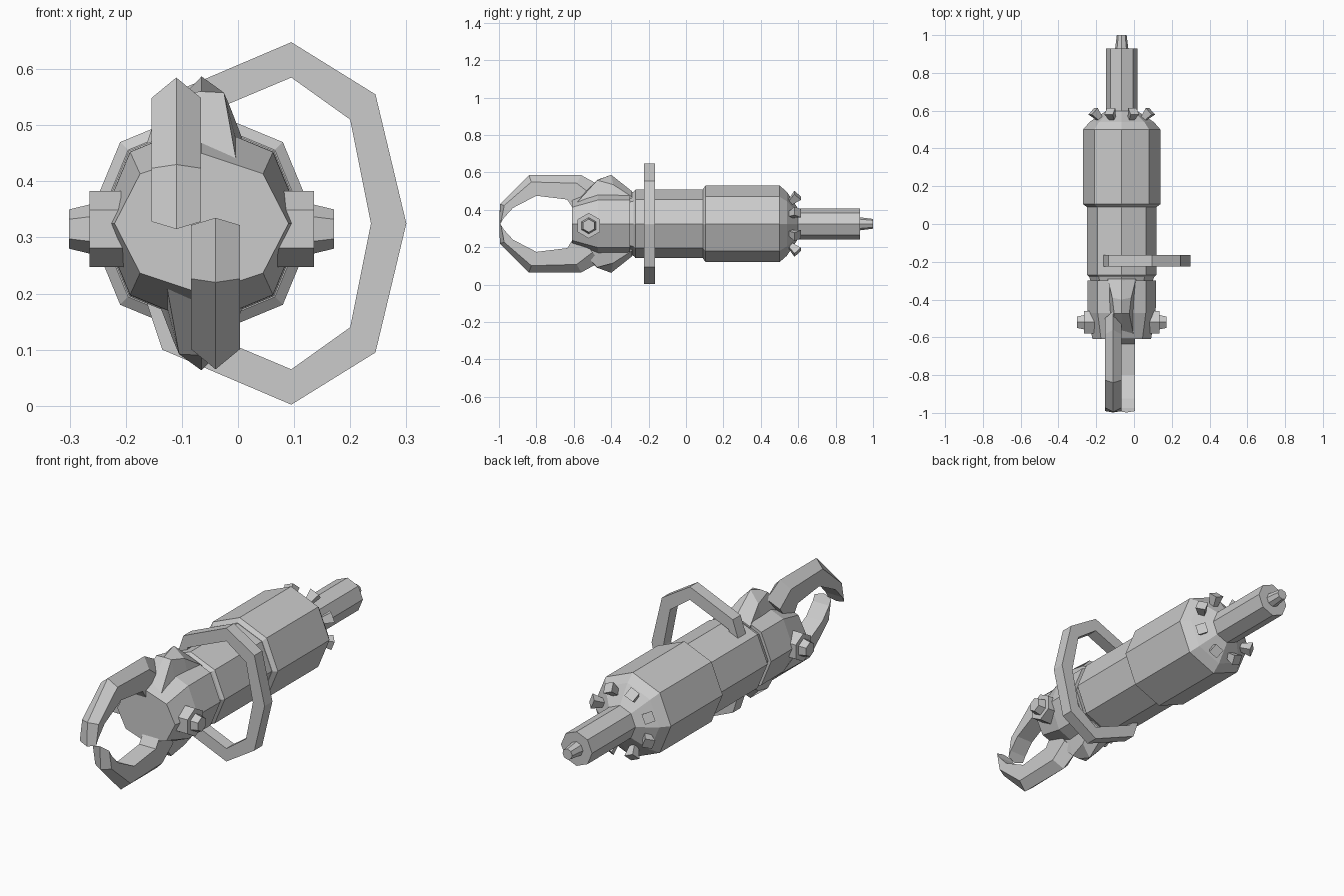
import bpy, bmesh, math
from mathutils import Matrix, Vector

cube = bpy.data.objects.get("Cube")
if cube:
    bpy.data.objects.remove(cube, do_unlink=True)

CX, CZ = -0.065, 0.325          # axis of the barrel

grey = bpy.data.materials.new("plain_grey")
grey.use_nodes = True
colour = (0.6, 0.6, 0.6, 1)
grey.diffuse_color = colour
grey.node_tree.nodes["Principled BSDF"].inputs["Base Color"].default_value = colour


def loft(name, sections, closed_ends=True):
    """Skin a list of equal-length point rings."""
    bm = bmesh.new()
    rings = [[bm.verts.new(p) for p in s] for s in sections]
    n = len(rings[0])
    for a, b in zip(rings, rings[1:]):
        for i in range(n):
            j = (i + 1) % n
            bm.faces.new((a[i], a[j], b[j], b[i]))
    if closed_ends:
        bm.faces.new(rings[0])
        bm.faces.new(rings[-1])
    bmesh.ops.recalc_face_normals(bm, faces=bm.faces)
    mesh = bpy.data.meshes.new(name)
    bm.to_mesh(mesh)
    bm.free()
    mesh.materials.append(grey)
    obj = bpy.data.objects.new(name, mesh)
    bpy.context.collection.objects.link(obj)
    return obj


def ring(y, rx, rz=None, n=8):
    rz = rx if rz is None else rz
    turn = 2 * math.pi / n
    return [(CX + rx * math.cos(i * turn), y, CZ + rz * math.sin(i * turn)) for i in range(n)]


def half_turn(points, pivot_x):
    """Rotate points half a turn about the long axis."""
    return [(2 * pivot_x - x, y, 2 * CZ - z) for x, y, z in points]


# Octagonal barrel
loft("front_barrel", [ring(-0.30, 0.165), ring(-0.28, 0.172), ring(-0.27, 0.183), ring(0.1, 0.183)])
loft("rear_barrel", [ring(0.09, 0.185), ring(0.105, 0.205), ring(0.5, 0.205),
                     ring(0.54, 0.17), ring(0.6, 0.08)])
loft("tail_rod", [ring(0.57, 0.083), ring(0.93, 0.083)])
loft("tail_tip", [ring(0.92, 0.036), ring(1.0, 0.026)])
loft("head", [ring(-0.61, 0.155, 0.125), ring(-0.47, 0.18), ring(-0.30, 0.181)])

# Square studs flaring out of the rear cone
for k in range(8):
    spin = Matrix.Rotation(math.radians(22.5 + 45 * k), 4, 'Y')
    out = (spin @ Vector((1, 0, 0)) + Vector((0, 1, 0))).normalized()
    side = spin @ Vector((0, 0, 1))
    up = out.cross(side)
    root = Vector((CX, 0.55, CZ)) + spin @ Vector((0.118, 0, 0))
    sections = []
    for dist, half in ((0, 0.012), (0.066, 0.024)):
        c = root + out * dist
        sections.append([c + side * half * a + up * half * b
                         for a, b in ((-1, -1), (1, -1), (1, 1), (-1, 1))])
    loft(f"rear_stud_{k + 1}", sections)

# Hexagonal pivot bolts on both sides of the head
for label, s in (("left", 1), ("right", -1)):
    def hexagon(x, r):
        return [(CX + s * x, -0.52 + r * math.sin(i * math.pi / 3),
                 0.315 + r * math.cos(i * math.pi / 3)) for i in range(6)]
    loft(f"{label}_pivot_disc", [hexagon(0.13, 0.068), hexagon(0.2, 0.068)])
    loft(f"{label}_pivot_bolt", [hexagon(0.19, 0.046), hexagon(0.236, 0.035)])

# Two hooked claws: pairs of outer and inner points along the hook
HOOK = [((-0.46, 0.53), (-0.58, 0.37)), ((-0.56, 0.585), (-0.635, 0.455)),
        ((-0.84, 0.585), (-0.80, 0.475)), ((-0.995, 0.43), (-0.925, 0.41)),
        ((-0.998, 0.315), (-0.975, 0.355))]
claw = []
for outer, inner in HOOK:
    o, i = Vector(outer), Vector(inner)
    m = o.lerp(i, 0.33)
    x, w = -0.11, 0.044
    claw.append([(x, *o), (x + w, *m), (x + w, *i), (x - w, *i), (x - w, *m)])
loft("upper_claw", claw)
loft("lower_claw", [half_turn(s, -0.075) for s in claw])

# Faceted hinge humps above and below the head
hump = [
    [(-0.14, -0.29, 0.44), (-0.14, -0.29, 0.47), (CX, -0.29, 0.5), (0.01, -0.29, 0.47), (0.01, -0.29, 0.44)],
    [(-0.14, -0.39, 0.44), (-0.115, -0.39, 0.535), (CX, -0.4, 0.587), (-0.015, -0.39, 0.535), (0.01, -0.39, 0.44)],
    [(-0.14, -0.48, 0.42), (-0.105, -0.475, 0.558), (CX, -0.475, 0.56), (-0.025, -0.475, 0.558), (0.01, -0.48, 0.42)],
    [(-0.14, -0.60, 0.38), (-0.13, -0.60, 0.42), (CX, -0.60, 0.43), (0.0, -0.60, 0.42), (0.01, -0.60, 0.38)],
]
loft("upper_hump", hump)
loft("lower_hump", [half_turn(s, CX) for s in hump])

# Side handle: a flat angular loop whose ends sink into the barrel
upper = [((-0.135, 0.55), (-0.112, 0.498)), ((0.095, 0.648), (0.095, 0.585)),
         ((0.245, 0.555), (0.2, 0.51))]
path = ([((-0.165, 0.46), (-0.13, 0.44))] + upper + [((0.3, 0.325), (0.237, 0.325))])
path += [tuple((x, 2 * CZ - z) for x, z in pair) for pair in reversed(path[:-1])]
loft("side_handle", [[(o[0], -0.225, o[1]), (i[0], -0.225, i[1]),
                      (i[0], -0.165, i[1]), (o[0], -0.165, o[1])] for o, i in path])
